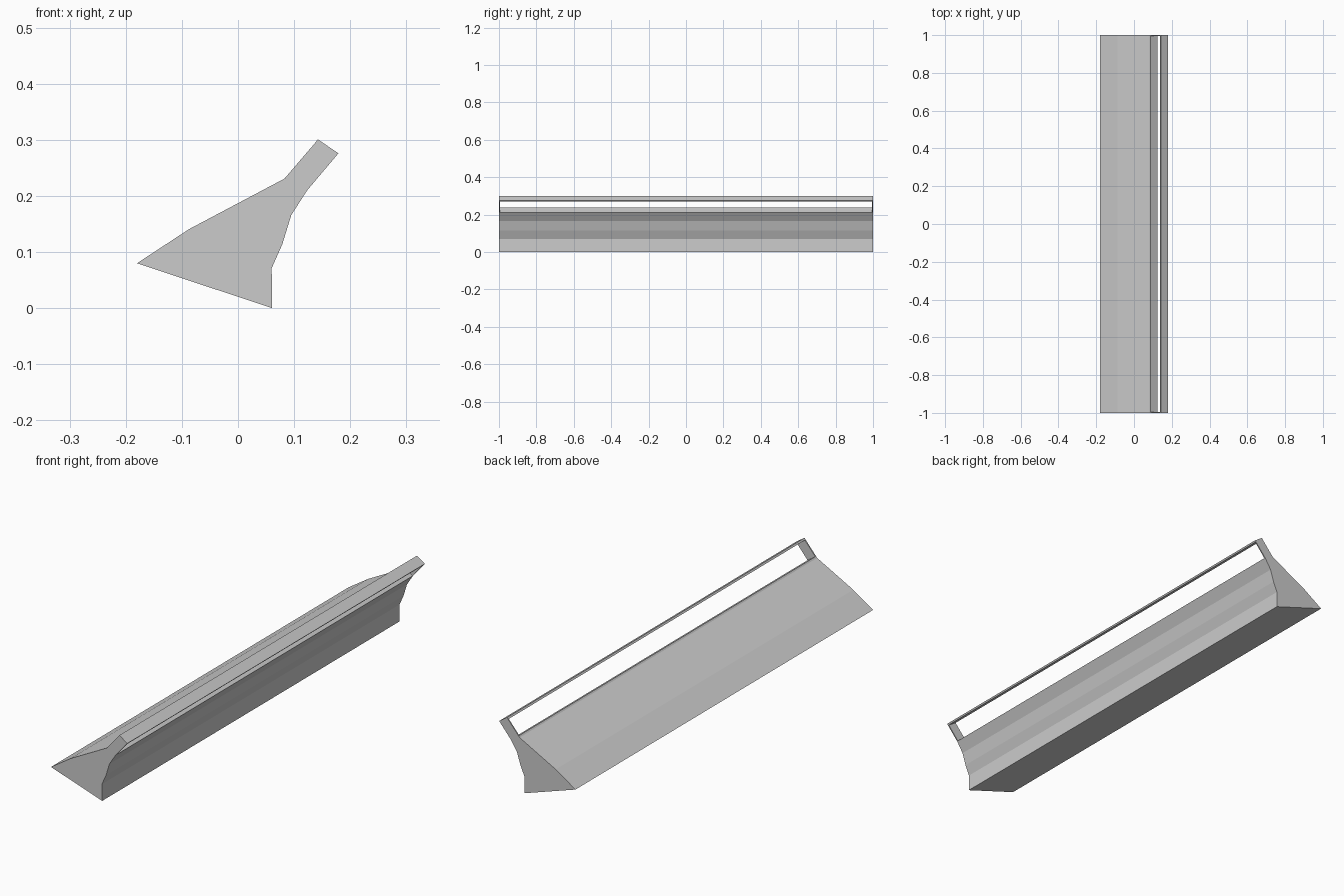
import bpy, bmesh

if "Cube" in bpy.data.objects:
    bpy.data.objects.remove(bpy.data.objects["Cube"])


def prism(name, profile, y0, y1):
    """Extrude an (x, z) outline along y."""
    bm = bmesh.new()
    face = bm.faces.new([bm.verts.new((x, y0, z)) for x, z in profile])
    new = bmesh.ops.extrude_face_region(bm, geom=[face])["geom"]
    bmesh.ops.translate(bm, vec=(0, y1 - y0, 0),
                        verts=[v for v in new if isinstance(v, bmesh.types.BMVert)])
    bmesh.ops.recalc_face_normals(bm, faces=bm.faces)
    mesh = bpy.data.meshes.new(name)
    bm.to_mesh(mesh)
    bm.free()
    obj = bpy.data.objects.new(name, mesh)
    bpy.context.collection.objects.link(obj)
    return obj


# Slot floor edge and rail underside edge, both along the neck
floor_back, floor_front = (0.088, 0.237), (0.125, 0.212)
rail_back, rail_front = (0.137, 0.294), (0.174, 0.27)

# Wedge body with concave front
prism("barrier_body", [
    (-0.18, 0.08), (0.061, 0.0), (0.06, 0.071), (0.079, 0.114),
    (0.095, 0.166), (0.122, 0.208), floor_front, floor_back,
    (0.083, 0.231), (-0.087, 0.141)], -1, 1)

# Thin top rail
prism("top_rail", [rail_back, rail_front, (0.179, 0.276), (0.142, 0.301)], -1, 1)

# Thin end plates closing the slot
for side, y in (("front", -1), ("back", 0.995)):
    prism(side + "_end_plate", [floor_back, floor_front, rail_front, rail_back], y, y + 0.005)
